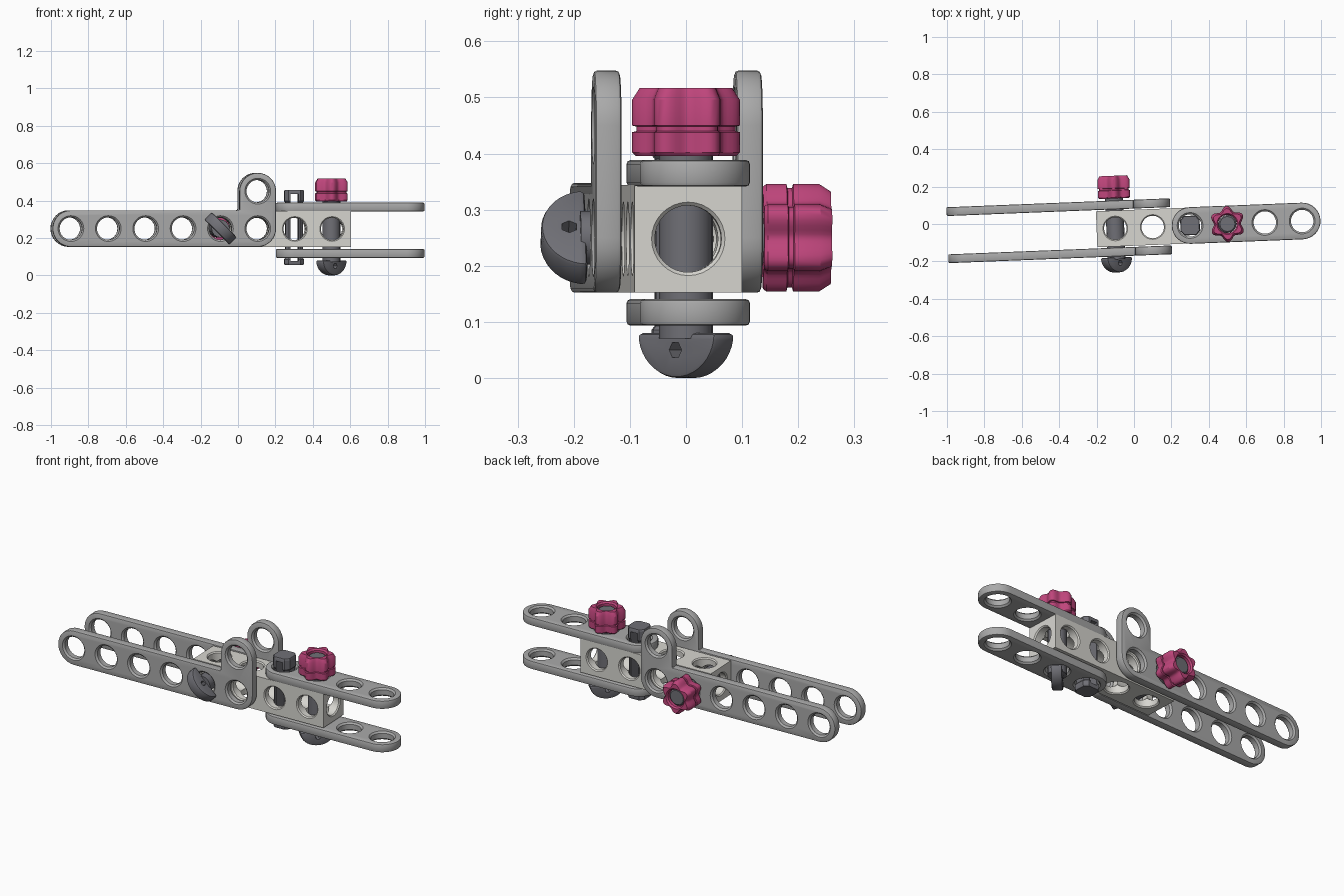
import bpy, bmesh
from math import pi, sin, cos, radians
from mathutils import Matrix, Vector

if "Cube" in bpy.data.objects:
    bpy.data.objects.remove(bpy.data.objects["Cube"])

T = Matrix.Translation
R = Matrix.Rotation
ROOT = T((0, -0.02, 0)) @ R(0.04, 4, 'Z')   # the whole assembly is slightly turned
MID = 0.25                                   # height of the assembly axis


def material(name, rgb):
    m = bpy.data.materials.new(name)
    m.diffuse_color = (*rgb, 1)
    m.use_nodes = True
    m.node_tree.nodes["Principled BSDF"].inputs["Base Color"].default_value = m.diffuse_color
    return m


PINK = material("knob_pink", (0.52, 0.06, 0.2))
DARK = material("bolt_dark_grey", (0.16, 0.16, 0.18))
GREY = material("plate_grey", (0.4, 0.4, 0.4))
PALE = material("block_pale_grey", (0.68, 0.67, 0.63))


def arc(cx, cy, r, a0, a1, n):
    return [(cx + r * cos(radians(a0 + (a1 - a0) * i / n)),
             cy + r * sin(radians(a0 + (a1 - a0) * i / n))) for i in range(n + 1)]


def circle(r, n=32):
    return arc(0, 0, r, 0, 360, n)[:-1]


def loft(bm, outlines, heights, mat=Matrix(), ring=False):
    """Skin a stack of equal-sized outlines; ring=True joins last to first."""
    rows = [[bm.verts.new(mat @ Vector((x, y, z))) for x, y in o]
            for o, z in zip(outlines, heights)]
    pairs = list(zip(rows, rows[1:]))
    if ring:
        pairs.append((rows[-1], rows[0]))
    else:
        bm.faces.new(rows[0][::-1])
        bm.faces.new(rows[-1])
    for a, b in pairs:
        for i in range(len(a)):
            j = (i + 1) % len(a)
            bm.faces.new((a[i], a[j], b[j], b[i]))


def make(name, bm):
    bmesh.ops.recalc_face_normals(bm, faces=bm.faces)
    me = bpy.data.meshes.new(name)
    bm.to_mesh(me)
    bm.free()
    ob = bpy.data.objects.new(name, me)
    bpy.context.collection.objects.link(ob)
    return ob


def prism(name, outline, h):
    bm = bmesh.new()
    loft(bm, [outline, outline], [-h / 2, h / 2])
    return make(name, bm)


def hole_cutter(mats, h, r=0.06, c=0.009):
    """Chamfered through-holes along local z, one per matrix."""
    bm = bmesh.new()
    radii = [r + c, r + c, r, r, r + c, r + c]
    zs = [-h / 2 - .02, -h / 2, -h / 2 + c, h / 2 - c, h / 2, h / 2 + .02]
    for m in mats:
        loft(bm, [circle(q) for q in radii], zs, m)
    return make("cutter", bm)


def finish(ob, mat, place, cutters=(), bevel=0):
    """Bevel, cut, bake, colour and position a part."""
    if bevel:
        b = ob.modifiers.new("bevel", 'BEVEL')
        b.width, b.segments, b.limit_method, b.angle_limit = bevel, 2, 'ANGLE', radians(40)
    for c in cutters:
        c.hide_render = True
        m = ob.modifiers.new("cut", 'BOOLEAN')
        m.object, m.operation, m.solver = c, 'DIFFERENCE', 'EXACT'
    dg = bpy.context.evaluated_depsgraph_get()
    me = bpy.data.meshes.new_from_object(ob.evaluated_get(dg))
    ob.modifiers.clear()
    ob.data = me
    for c in cutters:
        bpy.data.objects.remove(c)
    me.materials.clear()
    me.materials.append(mat)
    ob.matrix_world = ROOT @ place
    bpy.ops.object.select_all(action='DESELECT')
    ob.select_set(True)
    bpy.context.view_layer.objects.active = ob
    bpy.ops.object.shade_smooth_by_angle(angle=radians(30))


W, TH = 0.098, 0.047

# long angled side plates
angle_outline = (arc(-.9, 0, W, 90, 270, 16) + arc(.1, 0, W, 270, 360, 8)
                 + arc(.1, .2, W, 0, 180, 16) + [(.1 - W, W)])
for name, y in (("front_angle_plate", -.126), ("back_angle_plate", .126)):
    spots = [T((-.9 + .2 * i, 0, 0)) for i in range(6)] + [T((.1, .2, 0))]
    finish(prism(name, angle_outline, TH), GREY, T((0, y, MID)) @ R(pi / 2, 4, 'X'),
           [hole_cutter(spots, TH)], .007)

# short straight plates above and below
bar_outline = arc(.3, 0, W, 90, 270, 16) + arc(.9, 0, W, -90, 90, 16)
for name, z in (("lower_plate", .117), ("upper_plate", .365)):
    spots = [T((.3 + .2 * i, 0, 0)) for i in range(4)]
    finish(prism(name, bar_outline, TH), GREY, T((0, 0, z)),
           [hole_cutter(spots, TH)], .007)

# central block drilled on all three axes
B = 0.096
block = prism("drilled_block", [(-.2, -B), (.6, -B), (.6, B), (-.2, B)], 2 * B)
along = [T((-.1 + .2 * i, 0, 0)) for i in range(4)]
finish(block, PALE, T((0, 0, MID - .002)),
       [hole_cutter(along, 2 * B, c=.006),
        hole_cutter([m @ R(pi / 2, 4, 'X') for m in along], 2 * B, c=.006),
        hole_cutter([T((.2, 0, 0)) @ R(pi / 2, 4, 'Y')], .8, r=.0595, c=.006)])


# bolts with half-disc heads, and lobed knobs
def bolt_and_knob(prefix, place):
    head = prism(prefix + "_bolt_head",
                 arc(0, 0, .094, 180, 360, 20), .056)
    # squash the half disc to its height and stand it diagonally
    head.data.transform(R(pi / 4, 4, 'Z') @ T((0, 0, .08))
                        @ R(pi / 2, 4, 'X') @ Matrix.Diagonal((1, .08 / .094, 1, 1)))
    bm = bmesh.new()
    loft(bm, [circle(.015, 6)] * 2, [-.1, .1],
         R(pi / 4, 4, 'Z') @ T((0, 0, .05)) @ R(pi / 2, 4, 'X'))
    finish(head, DARK, place, [make("cutter", bm)], .008)

    bm = bmesh.new()
    loft(bm, [circle(q, 16) for q in (.048, .048, .04)], [.07, .492, .5])
    finish(make(prefix + "_bolt_shaft", bm), DARK, place)

    lobes = [(pi * 2 * i / 72, .084 + .012 * cos(6 * (pi * 2 * i / 72 - pi / 2)))
             for i in range(72)]

    def star(s):
        return [(s * r * cos(a), s * r * sin(a)) for a, r in lobes]
    scales = [.94, 1, 1, .92, .92, 1, 1, .86]
    zs = [0, .006, .042, .044, .052, .054, .1, .121]
    outlines = [star(s) for s in scales] + [circle(q, 72) for q in (.056, .049, .049)]
    bm = bmesh.new()
    loft(bm, outlines, [.396 + z for z in zs + [.121, .112, 0]], ring=True)
    finish(make(prefix + "_knob", bm), PINK, place)


bolt_and_knob("upright", T((.5, 0, 0)))
bolt_and_knob("cross", T((-.1, -.235, MID)) @ R(-pi / 2, 4, 'X'))

# split pin with lipped ends
base = [(.052, -.03), (.052, .03), (.032, .052), (-.032, .052),
        (-.052, .03), (-.052, -.03), (-.032, -.052), (.032, -.052)]
scales = [.93, 1, 1, .9, .9, 1, 1, .93]
bm = bmesh.new()
loft(bm, [[(x * s, y * s) for x, y in base] for s in scales],
     [.055, .062, .086, .093, .39, .397, .45, .457])
pin = make("split_pin", bm)
bm = bmesh.new()
loft(bm, [[(-.021, -.1), (.021, -.1), (.021, .1), (-.021, .1)]] * 2, [.076, .436])
finish(pin, DARK, T((.3, 0, 0)), [make("cutter", bm)])
